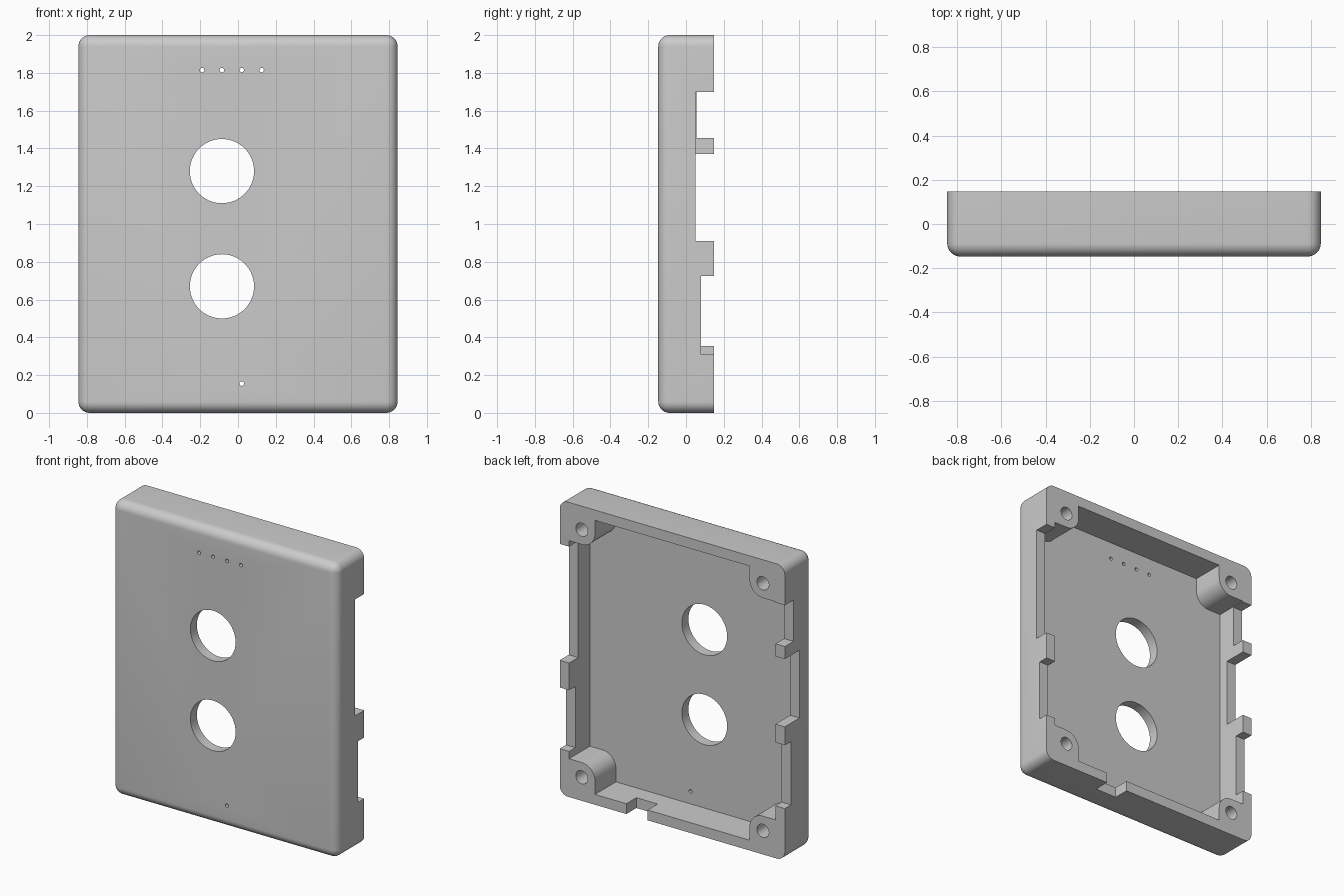
import bpy, bmesh, math
from mathutils import Vector

if "Cube" in bpy.data.objects:
    bpy.data.objects.remove(bpy.data.objects["Cube"])

W, H, D = 0.845, 2.0, 0.147      # half width, height, half depth
WALL, ROUND = 0.07, 0.06
FLOOR = -D + WALL                # inner face of the front panel
POST_X, POST_Z, POST_R = 0.68, 0.16, 0.1

grey = bpy.data.materials.new("plain_grey")
grey.use_nodes = True
colour = (0.6, 0.6, 0.6, 1)
grey.diffuse_color = colour
grey.node_tree.nodes["Principled BSDF"].inputs["Base Color"].default_value = colour


def make_object(name, bm):
    bmesh.ops.recalc_face_normals(bm, faces=bm.faces)
    mesh = bpy.data.meshes.new(name)
    bm.to_mesh(mesh)
    bm.free()
    mesh.materials.append(grey)
    obj = bpy.data.objects.new(name, mesh)
    bpy.context.collection.objects.link(obj)
    return obj


def prism(name, outline, y0, y1):
    """Extrude an x-z outline from y0 to y1."""
    bm = bmesh.new()
    face = bm.faces.new([bm.verts.new((x, y0, z)) for x, z in outline])
    ext = bmesh.ops.extrude_face_region(bm, geom=[face])["geom"]
    verts = [g for g in ext if isinstance(g, bmesh.types.BMVert)]
    bmesh.ops.translate(bm, verts=verts, vec=(0, y1 - y0, 0))
    return make_object(name, bm)


def rect(x0, x1, z0, z1):
    return [(x0, z0), (x1, z0), (x1, z1), (x0, z1)]


def circle(x, z, r, n):
    return [(x + r * math.cos(math.tau * i / n), z + r * math.sin(math.tau * i / n))
            for i in range(n)]


def cut(target, cutter):
    cutter.hide_render = True
    mod = target.modifiers.new("cut", "BOOLEAN")
    mod.operation, mod.solver, mod.object = "DIFFERENCE", "EXACT", cutter
    bpy.context.view_layer.objects.active = target
    bpy.ops.object.modifier_apply(modifier=mod.name)
    bpy.data.objects.remove(cutter)


# Outer block, rounded everywhere except around the open back
bm = bmesh.new()
bmesh.ops.create_cube(bm, size=1)
bmesh.ops.scale(bm, verts=bm.verts, vec=(2 * W, 2 * D, H))
bmesh.ops.translate(bm, verts=bm.verts, vec=(0, 0, H / 2))
edges = [e for e in bm.edges if any(v.co.y < 0 for v in e.verts)]
bmesh.ops.bevel(bm, geom=edges, offset=ROUND, segments=8, profile=0.5, affect="EDGES")
case = make_object("cover_shell", bm)

# Cavity outline that leaves a rounded screw post in each corner
outline = []
for sx, sz in ((1, 1), (-1, 1), (-1, -1), (1, -1)):
    corner = [(W - WALL, H / 2 - POST_Z - POST_R)]
    for i in range(13):
        a = math.radians(270 - 90 * i / 12)
        corner.append((POST_X + POST_R * math.cos(a), H / 2 - POST_Z + POST_R * math.sin(a)))
    corner.append((POST_X - POST_R, H / 2 - WALL))
    if sx * sz < 0:
        corner.reverse()
    outline += [(sx * x, H / 2 + sz * z) for x, z in corner]
cut(case, prism("cavity", outline, FLOOR, D + 0.1))

# Blind screw holes in the posts
for x in (-POST_X, POST_X):
    for z in (POST_Z, H - POST_Z):
        cut(case, prism("screw_hole", circle(x, z, 0.045, 32), -0.05, D + 0.1))

# Two large openings, a row of four pinholes and one lower pinhole
for z in (0.67, 1.28):
    cut(case, prism("opening", circle(-0.085, z, 0.17, 64), -D - 0.1, 0))
for x, z in ((-0.19, 1.815), (-0.085, 1.815), (0.02, 1.815), (0.125, 1.815), (0.02, 0.155)):
    cut(case, prism("pinhole", circle(x, z, 0.012, 16), -D - 0.1, 0))

# Notches in the side walls: side, low z, high z, notch floor y
for side, z0, z1, y in ((1, 0.91, 1.70, 0.05), (1, 0.31, 0.725, 0.08),
                        (-1, 1.455, 1.735, 0.055), (-1, 0.91, 1.37, -0.01),
                        (-1, 0.355, 0.785, 0.08)):
    x0, x1 = sorted((side * (W - WALL - 0.005), side * (W + 0.1)))
    cut(case, prism("side_notch", rect(x0, x1, z0, z1), y, D + 0.1))

# Cable notch in the bottom wall
cut(case, prism("bottom_notch", rect(0.185, 0.345, -0.1, WALL + 0.005), 0.04, D + 0.1))

bpy.ops.object.select_all(action="DESELECT")
case.select_set(True)
bpy.context.view_layer.objects.active = case
bpy.ops.object.shade_smooth_by_angle(angle=math.radians(30))
